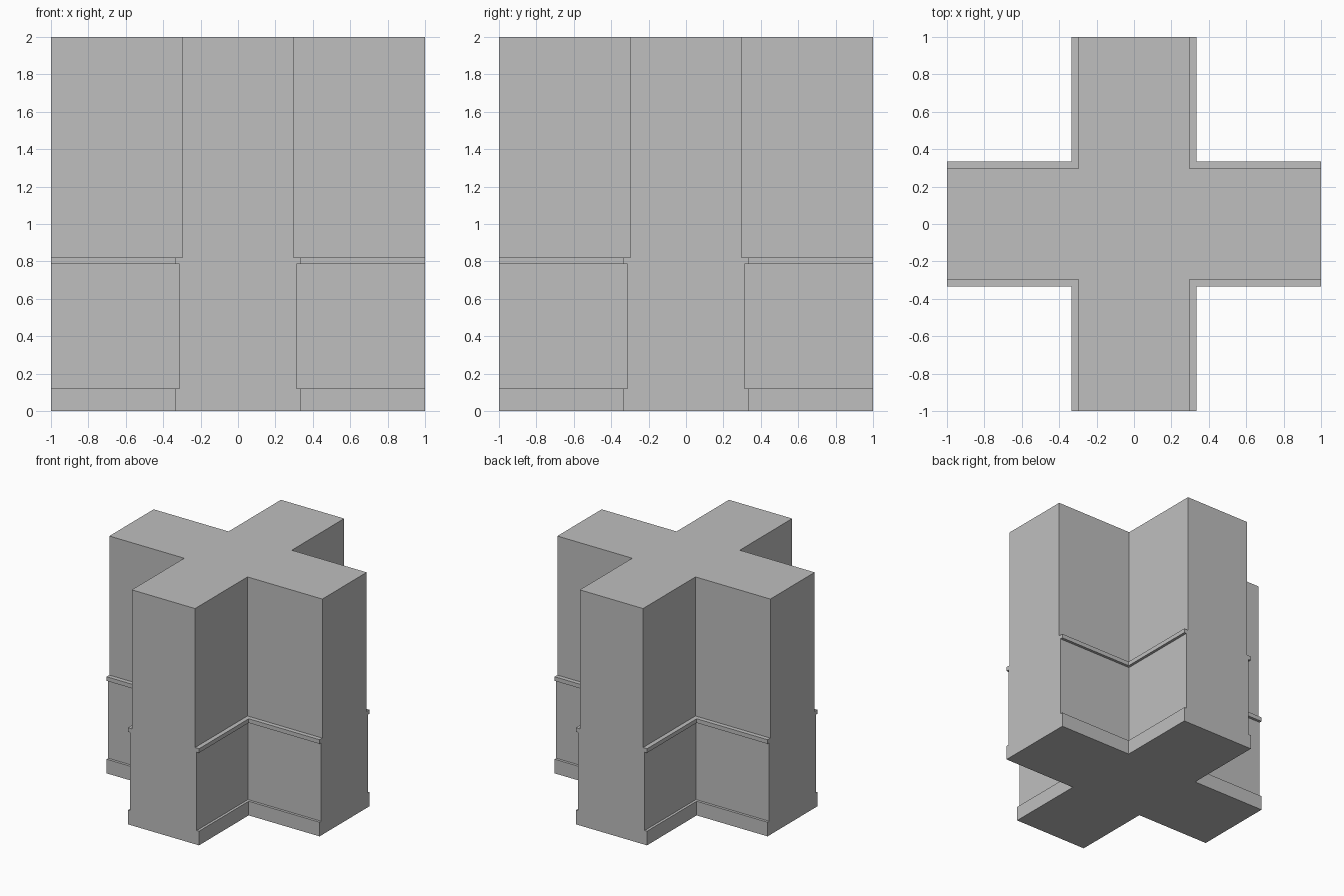
import bpy
import bmesh
from mathutils import Matrix

cube = bpy.data.objects.get("Cube")
if cube:
    bpy.data.objects.remove(cube, do_unlink=True)

# Wall moulding profile: (half width of arm, height)
PROFILE = [
    (0.334, 0.0), (0.334, 0.12),      # skirting board
    (0.312, 0.12), (0.312, 0.785),    # lower panel
    (0.334, 0.785), (0.334, 0.82),    # dado rail
    (0.297, 0.82), (0.297, 2.0),      # upper wall
]

grey = bpy.data.materials.new("plain grey")
grey.use_nodes = True
grey.diffuse_color = (0.52, 0.52, 0.52, 1)
grey.node_tree.nodes["Principled BSDF"].inputs["Base Color"].default_value = grey.diffuse_color


def cross_ring(bm, w, z):
    """Twelve corners of a plus shape, anticlockwise from the +x arm."""
    ring = []
    for k in range(4):
        turn = Matrix.Rotation(k * 1.5707963, 3, 'Z')
        for corner in ((1, -w, z), (1, w, z), (w, w, z)):
            ring.append(bm.verts.new(turn @ Matrix.Identity(3) @ bm_vec(corner)))
    return ring


def bm_vec(corner):
    return Matrix.Translation(corner).to_translation()


bm = bmesh.new()
rings = [cross_ring(bm, w, z) for w, z in PROFILE]

# Moulded inner walls of the four corners
for low, high in zip(rings, rings[1:]):
    for i in range(12):
        if i % 3:
            j = (i + 1) % 12
            bm.faces.new((low[i], low[j], high[j], high[i]))

# Flat arm ends, following the moulding outline
for i in range(0, 12, 3):
    outline = [r[i + 1] for r in rings] + [r[i] for r in reversed(rings)]
    bm.faces.new(outline)

# Top and bottom
bm.faces.new(rings[-1])
bm.faces.new(list(reversed(rings[0])))
bmesh.ops.recalc_face_normals(bm, faces=bm.faces[:])

mesh = bpy.data.meshes.new("cross_wall")
bm.to_mesh(mesh)
bm.free()
mesh.materials.append(grey)
wall = bpy.data.objects.new("cross_wall", mesh)
bpy.context.collection.objects.link(wall)
